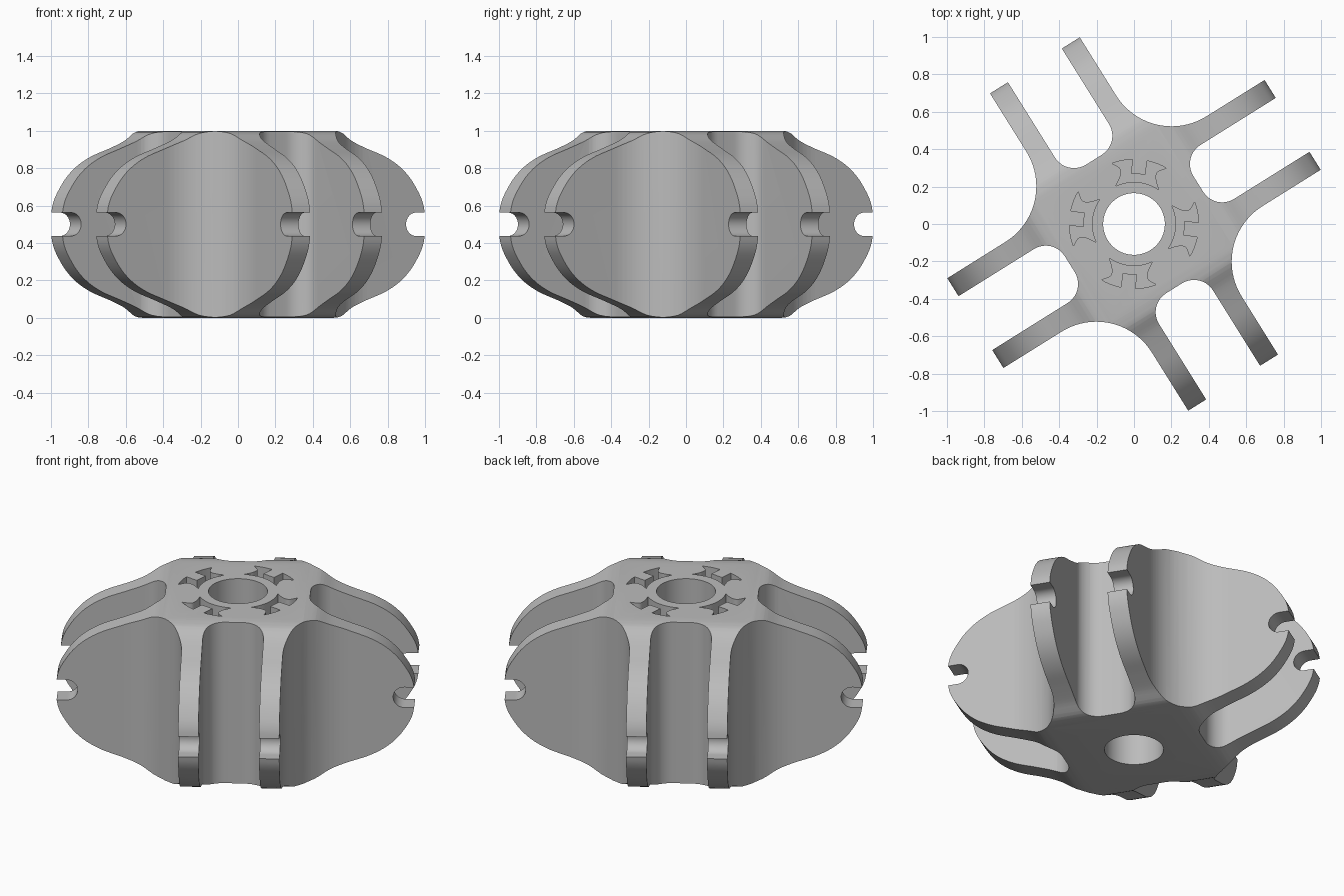
import bpy, bmesh, math
from mathutils import Matrix, Vector

cube = bpy.data.objects.get("Cube")
if cube:
    bpy.data.objects.remove(cube, do_unlink=True)

TURN = math.radians(32)           # twist of the whole body about z
OUT, GAP = 0.283, 0.17            # outer and inner faces of each fin pair
Z = Vector((0, 0, 1))

grey = bpy.data.materials.new("plain grey")
grey.use_nodes = True
grey.diffuse_color = (0.5, 0.5, 0.5, 1)
grey.node_tree.nodes["Principled BSDF"].inputs["Base Color"].default_value = grey.diffuse_color


def arc(cx, cy, r, start, end, steps):
    """Points on an arc, angles in degrees."""
    angles = [math.radians(start + (end - start) * i / steps) for i in range(steps + 1)]
    return [(cx + r * math.cos(a), cy + r * math.sin(a)) for a in angles]


def smooth_path(pts, steps=4):
    """Catmull-Rom curve through the points."""
    p = [Vector(q) for q in [pts[0]] + pts + [pts[-1]]]
    path = []
    for a, b, c, d in zip(p, p[1:], p[2:], p[3:]):
        for i in range(steps):
            t = i / steps
            path.append(tuple(0.5 * (2 * b + (c - a) * t + (2 * a - 5 * b + 4 * c - d) * t * t
                                     + (3 * b - a - 3 * c + d) * t ** 3)))
    return path + [pts[-1]]


def prism(name, pts, low, high, matrix=Matrix()):
    """Extrude a flat outline from low to high along z, then place it."""
    bm = bmesh.new()
    face = bm.faces.new([bm.verts.new((x, y, low)) for x, y in pts])
    new = bmesh.ops.extrude_face_region(bm, geom=[face])["geom"]
    bmesh.ops.translate(bm, vec=Z * (high - low),
                        verts=[v for v in new if isinstance(v, bmesh.types.BMVert)])
    bmesh.ops.recalc_face_normals(bm, faces=bm.faces)
    bm.transform(matrix)
    mesh = bpy.data.meshes.new(name)
    bm.to_mesh(mesh)
    bm.free()
    mesh.materials.append(grey)
    obj = bpy.data.objects.new(name, mesh)
    bpy.context.collection.objects.link(obj)
    return obj


def cut(body, tool, operation):
    """Apply a boolean and throw the tool away."""
    mod = body.modifiers.new("cut", 'BOOLEAN')
    mod.operation, mod.object, mod.solver = operation, tool, 'EXACT'
    bpy.context.view_layer.objects.active = body
    bpy.ops.object.modifier_apply(modifier=mod.name)
    bpy.data.objects.remove(tool, do_unlink=True)


# Plan outline: a pair of fins and a wide fillet, repeated four times
r, R, root = 0.12, 0.35, 0.405
side = [(1.1, -OUT), (1.1, -GAP)]
side += arc(root + r, -GAP + r, r, 270, 180, 10)
side += arc(root + r, GAP - r, r, 180, 90, 10)
side += [(1.1, GAP), (1.1, OUT)]
side += arc(OUT + R, OUT + R, R, 270, 180, 20)
outline = []
for k in range(4):
    c, s = round(math.cos(k * math.pi / 2)), round(math.sin(k * math.pi / 2))
    outline += [(c * x - s * y, s * x + c * y) for x, y in side]
hub = prism("finned_hub", outline, -0.2, 1.2)

# Side profile: flat top, swept shoulder, notch in the rim
shoulder = smooth_path([(0.37, 1), (0.45, 0.987), (0.53, 0.946), (0.64, 0.903), (0.75, 0.862),
                        (0.84, 0.81), (0.91, 0.745), (0.965, 0.665), (0.99, 0.61), (1, 0.5625)])
notch = arc(0.945, 0.5, 0.0625, 90, 270, 16)
right = shoulder + notch + [(x, 1 - z) for x, z in reversed(shoulder)]
profile = right + [(-x, z) for x, z in reversed(right)]
upright = Matrix.Rotation(math.pi / 2, 4, 'X')
for k in range(2):
    turn = Matrix.Rotation(k * math.pi / 2, 4, 'Z')
    cut(hub, prism("profile", profile, -1.3, 1.3, turn @ upright), 'INTERSECT')

# Shaft bore
cut(hub, prism("bore", arc(0, 0, 0.165, 0, 354.375, 63), -0.3, 1.3), 'DIFFERENCE')


# Four notched pockets sunk in the top face
def polar(radius, degrees):
    a = math.radians(degrees)
    return radius * math.cos(a), radius * math.sin(a)


flank = smooth_path([polar(0.225, 31), polar(0.265, 21), polar(0.305, 19), polar(0.345, 25)])
rim = arc(0, 0, 0.345, 25, 6.5, 5)
half = flank + rim[1:] + [(0.268, 0.039)]
inner = arc(0, 0, 0.225, -31, 31, 12)[1:-1]
pocket = half + [(x, -y) for x, y in reversed(half)] + inner
for k in range(4):
    place = Matrix.Rotation(math.radians(90 * k - 5) - TURN, 4, 'Z')
    cut(hub, prism("pocket", pocket, 0.92, 1.2, place), 'DIFFERENCE')

# Final twist and shading
hub.data.transform(Matrix.Rotation(TURN, 4, 'Z'))
bpy.ops.object.select_all(action='DESELECT')
hub.select_set(True)
bpy.context.view_layer.objects.active = hub
bpy.ops.object.shade_smooth_by_angle(angle=math.radians(30))
